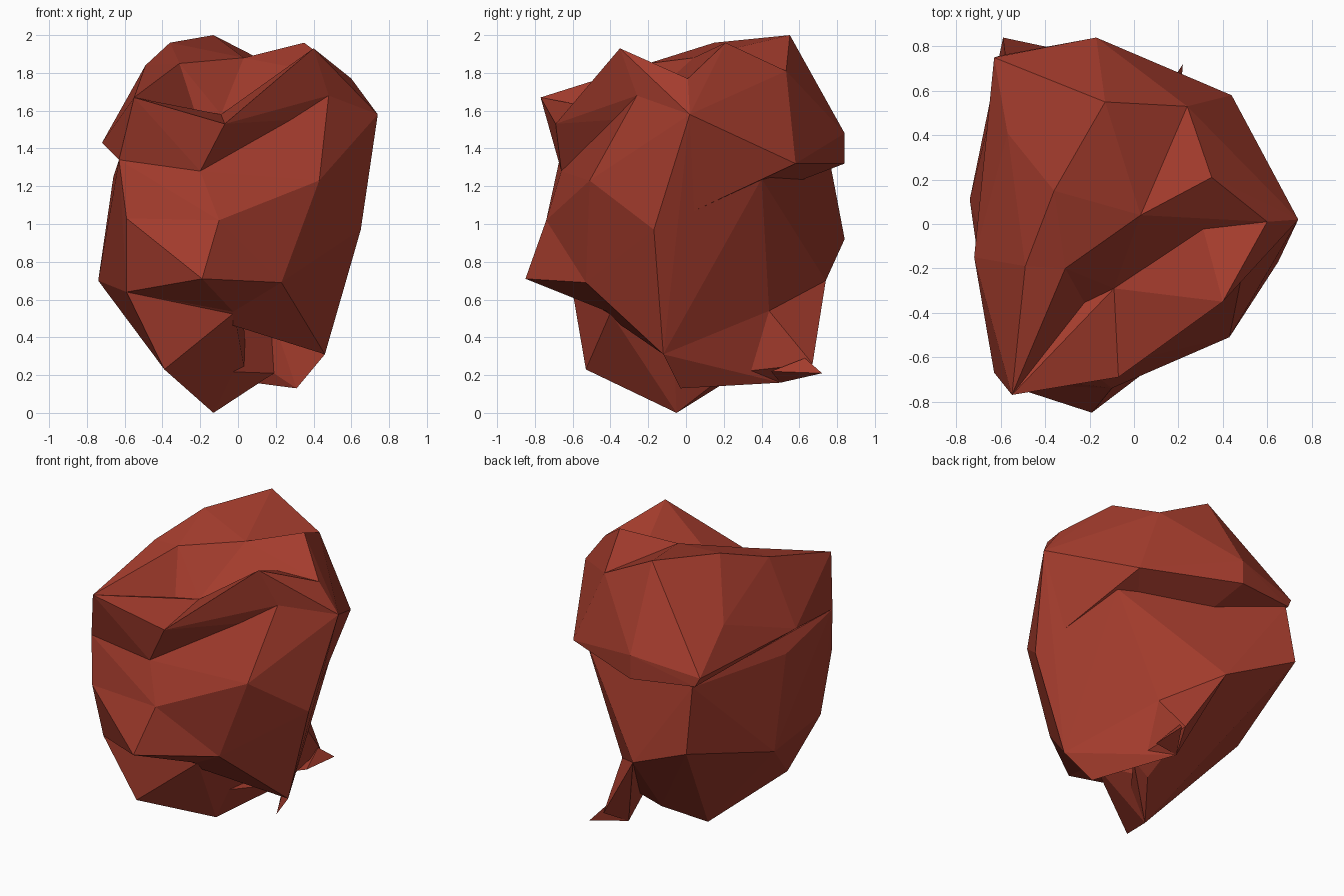
import bpy, bmesh

if "Cube" in bpy.data.objects:
    bpy.data.objects.remove(bpy.data.objects["Cube"])

# One red stone colour for the whole rock
red = bpy.data.materials.new("red_stone")
red.diffuse_color = (0.37, 0.045, 0.026, 1)
red.use_nodes = True
red.node_tree.nodes["Principled BSDF"].inputs["Base Color"].default_value = red.diffuse_color

CORE = (0, 0, 1)  # inner point shared by upper chunks so that they overlap


def chunk(name, *points):
    """A flat-faced stone chunk: the convex hull of its corner points."""
    bm = bmesh.new()
    for p in set(points):
        bm.verts.new(p)
    bmesh.ops.convex_hull(bm, input=bm.verts)
    loose = [v for v in bm.verts if not v.link_faces]
    bmesh.ops.delete(bm, geom=loose, context='VERTS')
    bmesh.ops.recalc_face_normals(bm, faces=bm.faces)
    me = bpy.data.meshes.new(name)
    bm.to_mesh(me)
    bm.free()
    me.materials.append(red)
    ob = bpy.data.objects.new(name, me)
    bpy.context.collection.objects.link(ob)
    return ob


# Waist corners, where the upper chunks meet the body
brow_mid, brow_left = (-0.20, -0.66, 1.28), (-0.63, -0.67, 1.34)
brow_right, side_right = (0.48, -0.26, 1.68), (0.74, 0.02, 1.58)
side_left = (-0.72, -0.15, 1.43)
back_in_r, back_in_l = (0.47, 0.40, 1.24), (-0.58, 0.76, 1.34)
chest_mid, chest_left = (-0.10, -0.74, 1.02), (-0.59, -0.72, 1.03)
flank = (0.65, -0.17, 0.97)

# Base corners, where the body meets the foot and the spur
low_left, low_front = (-0.74, 0.11, 0.70), (-0.19, -0.85, 0.71)
low_corner, low_right = (-0.59, -0.60, 0.64), (0.46, -0.12, 0.31)
low_chest, under = (0.23, -0.53, 0.69), (-0.02, -0.40, 0.53)
back_r, back_m, back_l = (0.17, 0.44, 0.54), (-0.12, 0.74, 0.70), (-0.59, 0.84, 0.92)
notch, toe, heel = (0.19, 0.22, 0.21), (-0.13, -0.05, 0.0), (0.05, 0.19, 0.15)
foot_front, spur_low = (-0.39, -0.53, 0.23), (0.08, 0.50, 0.16)

# Step and crest corners
dip, brow_peak = (-0.07, -0.69, 1.53), (-0.55, -0.77, 1.67)
step_l, step_m, step_r = (-0.22, -0.36, 1.57), (-0.09, -0.29, 1.58), (0.30, 0.02, 1.76)
crest_l, crest_m, crest_r = (-0.31, -0.20, 1.85), (0.03, 0.04, 1.88), (0.35, 0.21, 1.96)
shoulder_l, shoulder_r = (-0.49, -0.19, 1.84), (0.60, 0.01, 1.77)
rear_top, rear_mid, rear_tip = (0.24, 0.53, 1.81), (0.36, 0.51, 1.50), (0.44, 0.58, 1.32)

# Main body, the jutting lower chest and the flank up to the rear overhang
chunk("body", brow_mid, brow_left, brow_right, side_right, (-0.66, -0.13, 1.25),
      back_in_r, back_in_l, low_left, low_corner, low_right, low_chest,
      back_r, back_m, back_l, (0.43, -0.51, 1.23), flank, chest_mid, chest_left)
chunk("lower_chest", low_front, low_corner, low_chest, chest_mid, chest_left, under)
chunk("flank", CORE, side_right, rear_tip, back_in_r, flank)

# Overhanging brow, left and right of the dip
chunk("brow_left", CORE, dip, brow_peak, brow_mid, brow_left, side_left,
      step_l, step_m)
chunk("brow_slope", CORE, brow_peak, side_left, shoulder_l, crest_l, step_l)
chunk("brow_right", CORE, dip, (0.40, -0.35, 1.93), brow_mid, brow_right,
      side_right, shoulder_r, step_r, step_m)

# Raised crest behind the step, left and right halves
chunk("crest_left", CORE, (-0.13, 0.55, 2.0), (-0.36, 0.15, 1.96), crest_l,
      crest_m, step_l, step_m, shoulder_l, side_left, rear_top, rear_mid,
      rear_tip, (-0.17, 0.84, 1.48), (-0.17, 0.84, 1.32), (-0.63, 0.75, 1.41),
      (-0.60, 0.76, 1.35), (-0.57, 0.41, 1.63))
chunk("crest_right", CORE, crest_m, crest_r, step_m, step_r, shoulder_r,
      side_right, rear_top, rear_mid, rear_tip)

# Foot below the body, front and back
chunk("foot", CORE, low_left, low_corner, under, foot_front, toe, heel)
chunk("foot_back", low_left, back_l, back_m, back_r, toe, heel, notch, foot_front)

# Thin spur along the lower back
chunk("spur", low_right, back_r, (0.31, -0.03, 0.13), spur_low, notch)
chunk("spur_back", back_r, back_m, (0.15, 0.67, 0.26), spur_low, notch)
chunk("spur_tip", (0.22, 0.72, 0.21), spur_low, (0.16, 0.63, 0.29), (0.20, 0.45, 0.22))
